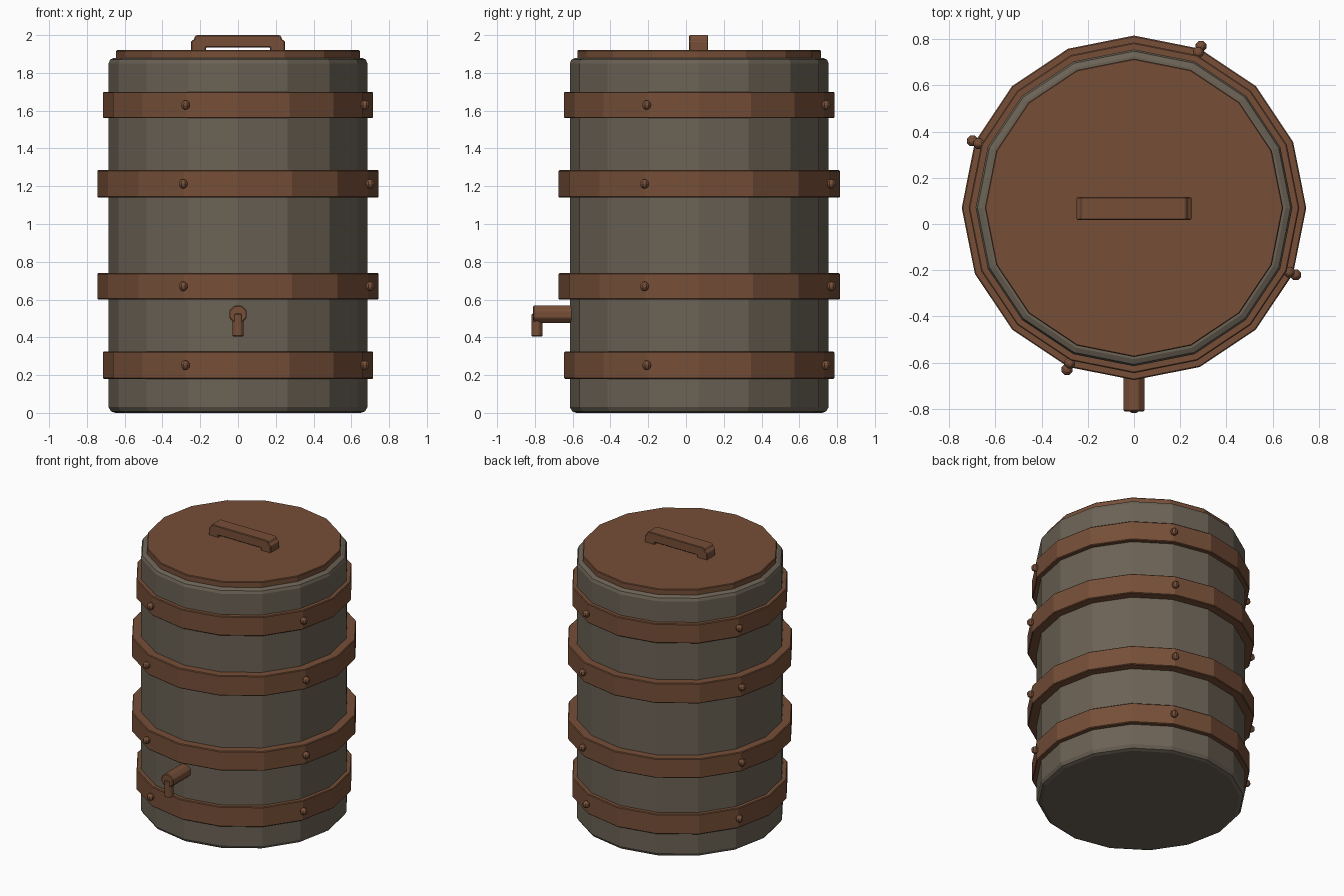
import bpy, bmesh, math
from mathutils import Matrix, Vector

if "Cube" in bpy.data.objects:
    bpy.data.objects.remove(bpy.data.objects["Cube"], do_unlink=True)

SIDES = 16
CENTRE_Y = 0.07


def material(name, rgb):
    m = bpy.data.materials.new(name)
    m.use_nodes = True
    m.diffuse_color = (*rgb, 1)
    m.node_tree.nodes["Principled BSDF"].inputs["Base Color"].default_value = (*rgb, 1)
    return m


wood = material("weathered grey wood", (0.147, 0.122, 0.091))
rust = material("rusty brown", (0.18, 0.077, 0.039))


def finish(name, bm, mat, bevel=0):
    bmesh.ops.recalc_face_normals(bm, faces=bm.faces)
    mesh = bpy.data.meshes.new(name)
    bm.to_mesh(mesh)
    bm.free()
    mesh.materials.append(mat)
    obj = bpy.data.objects.new(name, mesh)
    bpy.context.collection.objects.link(obj)
    if bevel:
        mod = obj.modifiers.new("soft edges", "BEVEL")
        mod.width = bevel
        mod.segments = 1
    return obj


def lathe(name, profile, mat, closed=False):
    """Turn (radius, height) points around the barrel axis."""
    bm = bmesh.new()
    rings = []
    for r, z in profile:
        angles = [math.tau * i / SIDES for i in range(SIDES)]
        rings.append([bm.verts.new((r * math.cos(a), CENTRE_Y + r * math.sin(a), z))
                      for a in angles])
    pairs = list(zip(rings, rings[1:]))
    if closed:
        pairs.append((rings[-1], rings[0]))
    else:
        bm.faces.new(rings[0])
        bm.faces.new(rings[-1])
    for low, high in pairs:
        for i in range(SIDES):
            j = (i + 1) % SIDES
            bm.faces.new((low[i], low[j], high[j], high[i]))
    return finish(name, bm, mat)


def rod(name, start, end, radius, mat, bevel):
    """Eight-sided rod between two points, with flats facing the axes."""
    start, end = Vector(start), Vector(end)
    axis = end - start
    turn = axis.to_track_quat("Z", "Y").to_matrix().to_4x4()
    bm = bmesh.new()
    bmesh.ops.create_cone(
        bm, cap_ends=True, segments=8, radius1=radius, radius2=radius, depth=axis.length,
        matrix=Matrix.Translation((start + end) / 2) @ turn @ Matrix.Rotation(math.pi / 8, 4, "Z"))
    return finish(name, bm, mat, bevel)


# Barrel body with chamfered rims
lathe("barrel_body", [(0.65, 0), (0.672, 0.008), (0.685, 0.03),
                      (0.685, 1.85), (0.677, 1.87), (0.655, 1.88)], wood)

# Flat lid
lathe("lid", [(0.645, 1.87), (0.645, 1.915), (0.641, 1.92)], rust)

# Hoops, each with four rivets
hoops = {"bottom": (0.18, 0.325, 0.715), "lower": (0.60, 0.74, 0.745),
         "upper": (1.14, 1.285, 0.745), "top": (1.56, 1.70, 0.715)}
for label, (z0, z1, r) in hoops.items():
    edge = 0.005
    lathe(label + "_hoop", [(0.66, z0), (r - edge, z0), (r, z0 + edge),
                            (r, z1 - edge), (r - edge, z1), (0.66, z1)], rust, closed=True)
    bm = bmesh.new()
    for k in range(4):
        a = math.radians(-22.5 + 90 * k)
        spot = Vector(((r + 0.012) * math.cos(a), CENTRE_Y + (r + 0.012) * math.sin(a),
                       (z0 + z1) / 2))
        bmesh.ops.create_uvsphere(bm, u_segments=8, v_segments=6, radius=0.025,
                                  matrix=Matrix.Translation(spot) @ Matrix.Rotation(a, 4, "Z"))
    finish(label + "_rivets", bm, rust)

# Lid handle: arched bar standing on two feet
half = [(0.17, 1.935), (0.17, 1.915), (0.248, 1.915), (0.248, 1.968), (0.232, 1.978),
        (0.228, 1.993), (0.22, 2.0)]
outline = half + [(-x, z) for x, z in reversed(half)]
bm = bmesh.new()
face = bm.faces.new([bm.verts.new((x, 0.017, z)) for x, z in outline])
grown = bmesh.ops.extrude_face_region(bm, geom=[face])
bmesh.ops.translate(bm, vec=(0, 0.1, 0),
                    verts=[v for v in grown["geom"] if isinstance(v, bmesh.types.BMVert)])
finish("lid_handle", bm, rust, 0.004)

# Tap: pipe out of the front and a downward spout
rod("tap_pipe", (0, -0.58, 0.522), (0, -0.81, 0.522), 0.05, rust, 0.005)
rod("tap_spout", (0, -0.789, 0.405), (0, -0.789, 0.525), 0.031, rust, 0.004)
